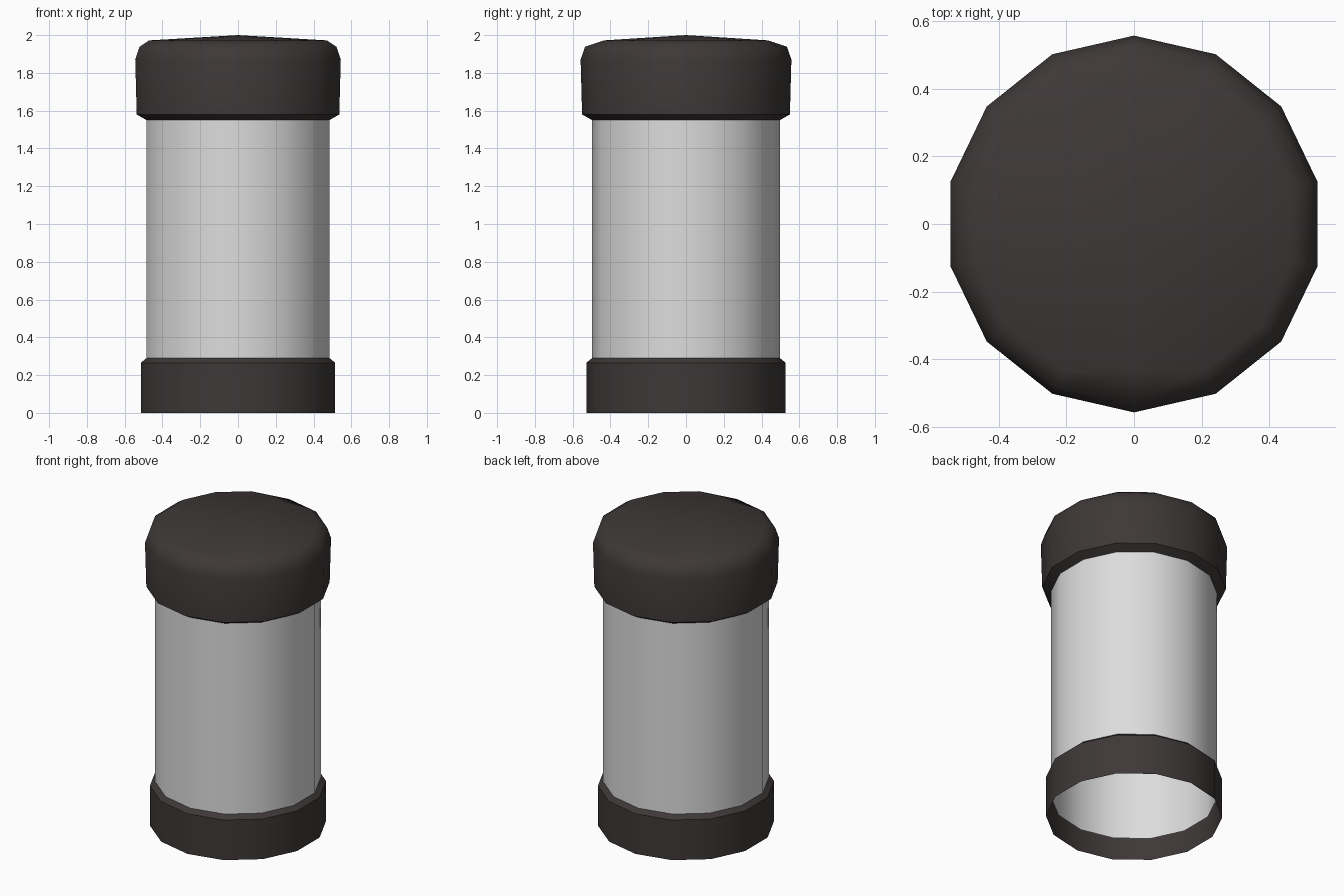
import bpy, bmesh, math

if "Cube" in bpy.data.objects:
    bpy.data.objects.remove(bpy.data.objects["Cube"])

SIDES = 14

def material(name, rgb):
    m = bpy.data.materials.new(name)
    m.diffuse_color = (*rgb, 1)
    m.use_nodes = True
    m.node_tree.nodes["Principled BSDF"].inputs["Base Color"].default_value = m.diffuse_color
    return m

dark = material("dark brown grey", (0.048, 0.040, 0.039))
pale = material("pale grey", (0.72, 0.72, 0.72))

def lathe(name, profile, mat, tip=None, angle=40):
    """Revolve (radius, z) points into an open shell, with an optional top tip."""
    bm = bmesh.new()
    rings = []
    for r, z in profile:
        ring = []
        for i in range(SIDES):
            a = math.pi / 2 + 2 * math.pi * i / SIDES
            ring.append(bm.verts.new((r * math.cos(a), r * math.sin(a), z)))
        rings.append(ring)
    for low, high in zip(rings, rings[1:]):
        for i in range(SIDES):
            j = (i + 1) % SIDES
            bm.faces.new((low[i], low[j], high[j], high[i]))
    if tip is not None:
        # front and back corners of the top ring are cut straight across
        top = rings[-1]
        for i in (0, SIDES // 2):
            top[i].co.y = top[i + 1].co.y
        apex = bm.verts.new((0, 0, tip))
        for i in range(SIDES):
            bm.faces.new((top[i], top[(i + 1) % SIDES], apex))
    me = bpy.data.meshes.new(name)
    bm.to_mesh(me)
    bm.free()
    me.materials.append(mat)
    ob = bpy.data.objects.new(name, me)
    bpy.context.collection.objects.link(ob)
    bpy.ops.object.select_all(action='DESELECT')
    ob.select_set(True)
    bpy.context.view_layer.objects.active = ob
    bpy.ops.object.shade_smooth_by_angle(angle=math.radians(angle))
    return ob

# open hollow tube
lathe("tube", [(0.497, 0.13), (0.497, 1.56)], pale)

# bottom band with chamfered upper edge
lathe("base_band", [(0.528, 0), (0.528, 0.265), (0.497, 0.29)], dark)

# rounded cap with a shallow point
lathe("cap", [(0.497, 1.55), (0.55, 1.58), (0.558, 1.87),
              (0.535, 1.938), (0.483, 1.972)], dark, tip=2.0, angle=50)
